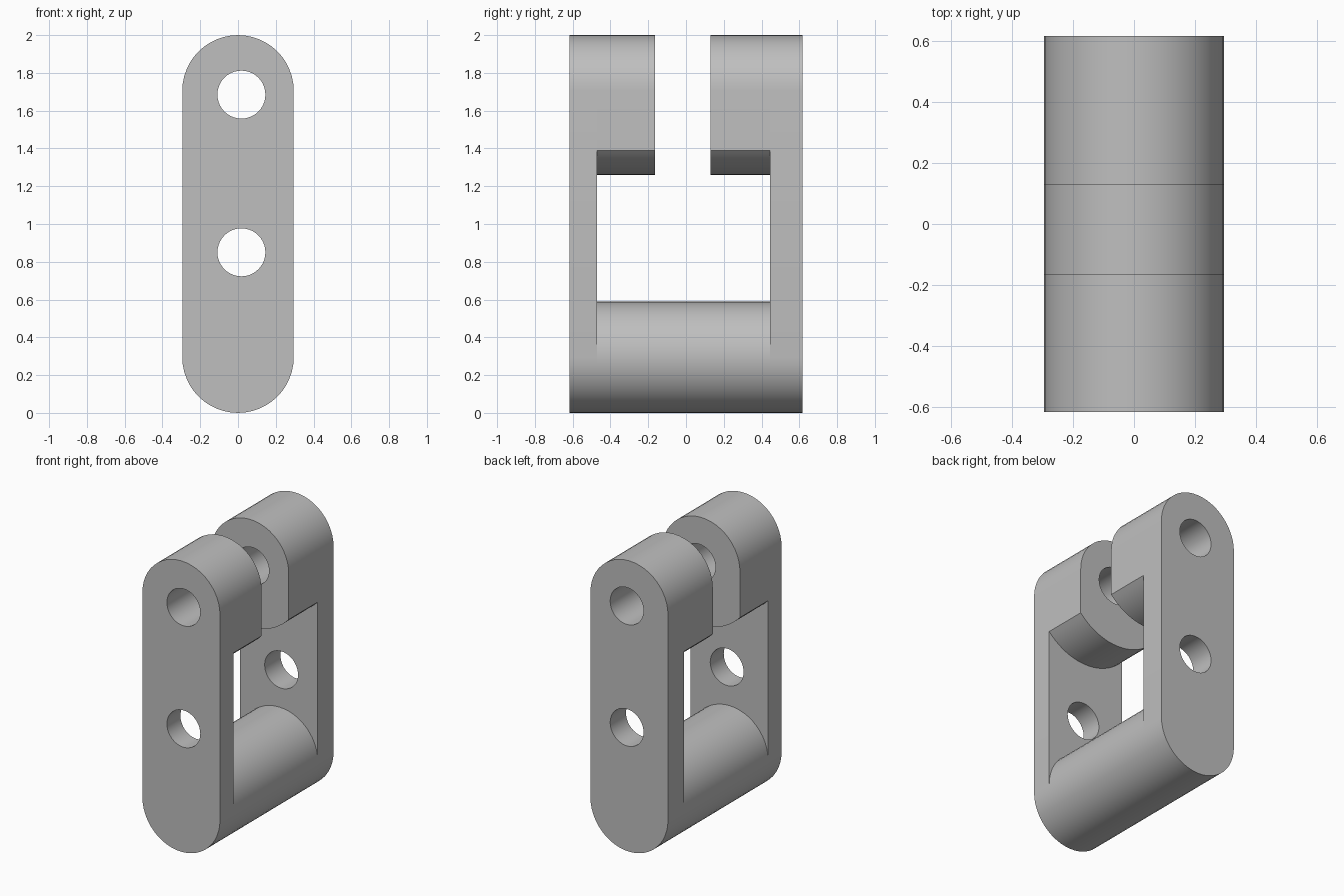
import bpy, bmesh
from math import pi, sin, cos, asin, radians
from mathutils import Matrix

if "Cube" in bpy.data.objects:
    bpy.data.objects.remove(bpy.data.objects["Cube"])

# Single grey metal
metal = bpy.data.materials.new("grey_metal")
metal.use_nodes = True
GREY = (0.52, 0.52, 0.52, 1)
metal.diffuse_color = GREY
metal.node_tree.nodes["Principled BSDF"].inputs["Base Color"].default_value = GREY

R = 0.295                 # half width of the link
LOW, HIGH = R, 2 - R      # centres of the rounded ends
HOLE_X, HOLE_R = 0.018, 0.127
TOP_HOLE, MID_HOLE = 1.685, 0.85
FRONT, FRONT_IN, FRONT_TIP = -0.617, -0.47, -0.165
BACK, BACK_IN, BACK_TIP = 0.617, 0.445, 0.13


def arc(cx, cz, r, start, end, steps):
    return [(cx + r * cos(start + (end - start) * i / steps),
             cz + r * sin(start + (end - start) * i / steps)) for i in range(steps + 1)]


def circle(cx, cz, r, steps=40):
    return arc(cx, cz, r, 0, 2 * pi, steps)[:-1]


def prism(name, loops, y0, y1):
    """Fill the first loop, with later loops as holes, and extrude from y0 to y1."""
    curve = bpy.data.curves.new(name + "_profile", 'CURVE')
    curve.dimensions = '2D'
    curve.fill_mode = 'BOTH'
    curve.extrude = abs(y1 - y0) / 2
    for loop in loops:
        spline = curve.splines.new('POLY')
        spline.points.add(len(loop) - 1)
        for point, (x, z) in zip(spline.points, loop):
            point.co = (x, z, 0, 1)
        spline.use_cyclic_u = True
    helper = bpy.data.objects.new(name + "_profile", curve)
    bpy.context.collection.objects.link(helper)
    graph = bpy.context.evaluated_depsgraph_get()
    mesh = bpy.data.meshes.new_from_object(helper.evaluated_get(graph))
    bpy.data.objects.remove(helper)
    bpy.data.curves.remove(curve)

    mesh.transform(Matrix.Translation((0, (y0 + y1) / 2, 0)) @ Matrix.Rotation(pi / 2, 4, 'X'))
    bm = bmesh.new()
    bm.from_mesh(mesh)
    bmesh.ops.remove_doubles(bm, verts=bm.verts, dist=0.0001)
    bmesh.ops.recalc_face_normals(bm, faces=bm.faces)
    for face in bm.faces:
        face.smooth = True
        face.material_index = 0
    bm.to_mesh(mesh)
    bm.free()
    mesh.set_sharp_from_angle(angle=radians(30))
    mesh.materials.clear()
    mesh.materials.append(metal)
    obj = bpy.data.objects.new(name, mesh)
    bpy.context.collection.objects.link(obj)
    return obj


top_cap = arc(0, HIGH, R, 0, pi, 24)
top_hole = circle(HOLE_X, TOP_HOLE, HOLE_R)
mid_hole = circle(HOLE_X, MID_HOLE, HOLE_R)

# Side plates with two holes each
plate = top_cap + arc(0, LOW, R, pi, 2 * pi, 24)
prism("front_plate", [plate, top_hole, mid_hole], FRONT, FRONT_IN)
prism("back_plate", [plate, top_hole, mid_hole], BACK_IN, BACK)

# Inner bosses, rounded on top with a shallow curved underside
UNDER_R = 0.4
half = asin(R / UNDER_R)
underside = arc(0, 1.26 + UNDER_R, UNDER_R, -pi / 2 - half, -pi / 2 + half, 20)
boss = top_cap + underside
prism("front_boss", [boss, top_hole], FRONT_IN, FRONT_TIP)
prism("back_boss", [boss, top_hole], BACK_TIP, BACK_IN)

# Round bar joining the plates at the bottom
prism("bottom_bar", [circle(0, LOW, R, 48)], FRONT_IN, BACK_IN)
